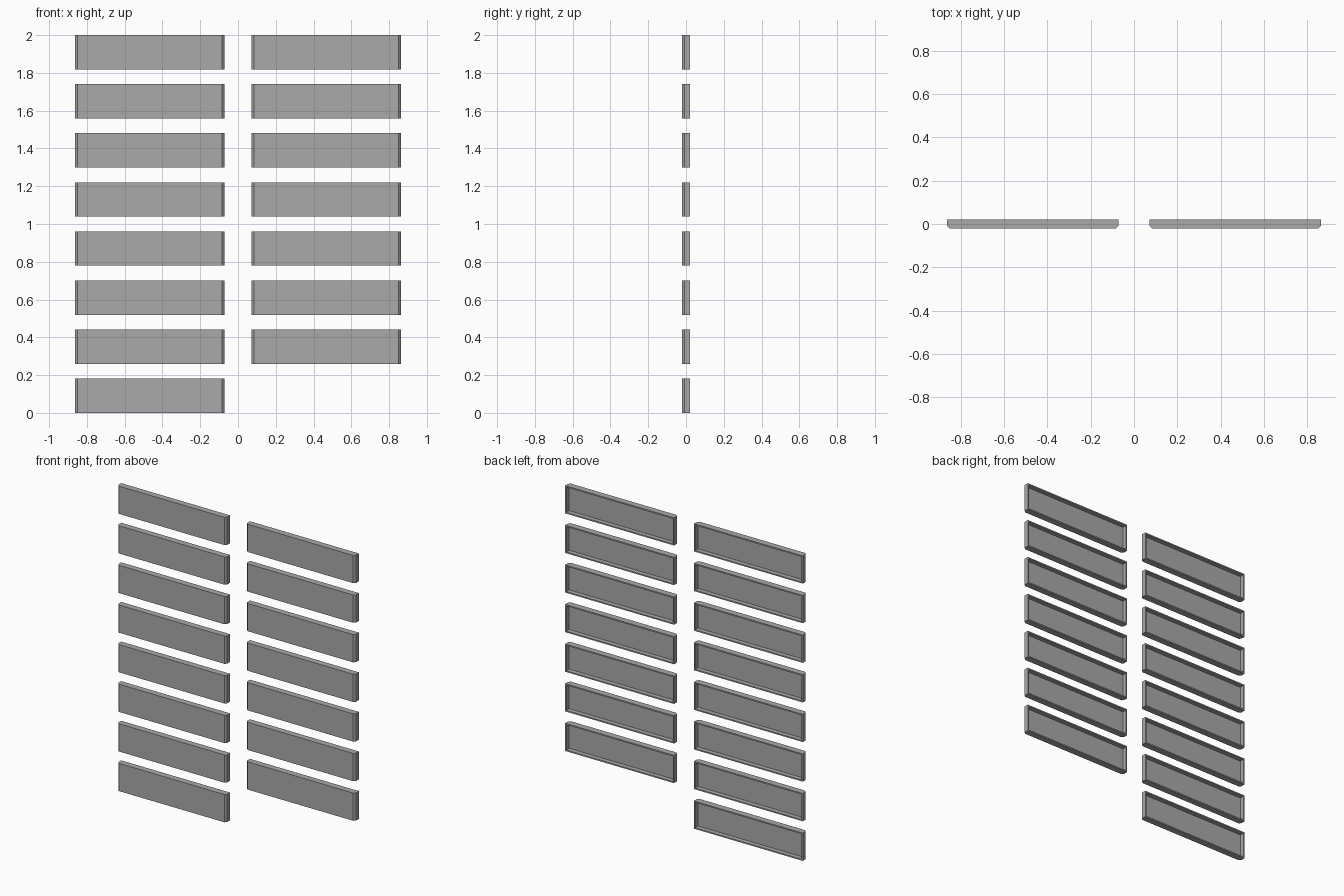
import bpy
import bmesh

cube = bpy.data.objects.get("Cube")
if cube:
    bpy.data.objects.remove(cube)

grey = bpy.data.materials.new("mid_grey")
grey.use_nodes = True
colour = (0.4, 0.4, 0.4, 1)
grey.diffuse_color = colour
grey.node_tree.nodes["Principled BSDF"].inputs["Base Color"].default_value = colour

W, H, D = 0.79, 0.182, 0.042   # drawer front size
CHAMFER = 0.012                # bevel on the two front ends
RIM = 0.012                    # wall thickness
FLOOR = 0.012                  # thickness of the front panel
PITCH = (2 - H) / 7


def panel_mesh():
    """Hollow-backed panel: chamfered outline extruded up, back inset and sunk."""
    w, d = W / 2, D / 2
    outline = [(-w, d), (-w, -d + CHAMFER), (-w + CHAMFER, -d),
               (w - CHAMFER, -d), (w, -d + CHAMFER), (w, d)]
    bm = bmesh.new()
    base = bm.faces.new([bm.verts.new((x, y, 0)) for x, y in outline])
    top = bmesh.ops.extrude_face_region(bm, geom=[base])["geom"]
    bmesh.ops.translate(bm, vec=(0, 0, H),
                        verts=[v for v in top if isinstance(v, bmesh.types.BMVert)])
    bmesh.ops.recalc_face_normals(bm, faces=bm.faces)
    back = max(bm.faces, key=lambda f: f.normal.y)
    bmesh.ops.inset_region(bm, faces=[back], thickness=RIM)
    # sink the recess
    sunk = bmesh.ops.extrude_discrete_faces(bm, faces=[back])["faces"][0]
    rim_edges = [e for e in bm.edges if e.is_boundary and e not in sunk.edges[:]]
    bmesh.ops.translate(bm, vec=(0, FLOOR - D, 0), verts=sunk.verts[:])
    bmesh.ops.bridge_loops(bm, edges=rim_edges + sunk.edges[:])
    bmesh.ops.recalc_face_normals(bm, faces=bm.faces)
    mesh = bpy.data.meshes.new("panel")
    bm.to_mesh(mesh)
    bm.free()
    mesh.materials.append(grey)
    return mesh


mesh = panel_mesh()
# eight panels in the right column, seven in the left
for side, x, rows in (("right", -0.467, range(8)), ("left", 0.467, range(1, 8))):
    for row in rows:
        panel = bpy.data.objects.new(f"{side}_panel_{row + 1}", mesh)
        panel.location = (x, 0, row * PITCH)
        bpy.context.collection.objects.link(panel)
